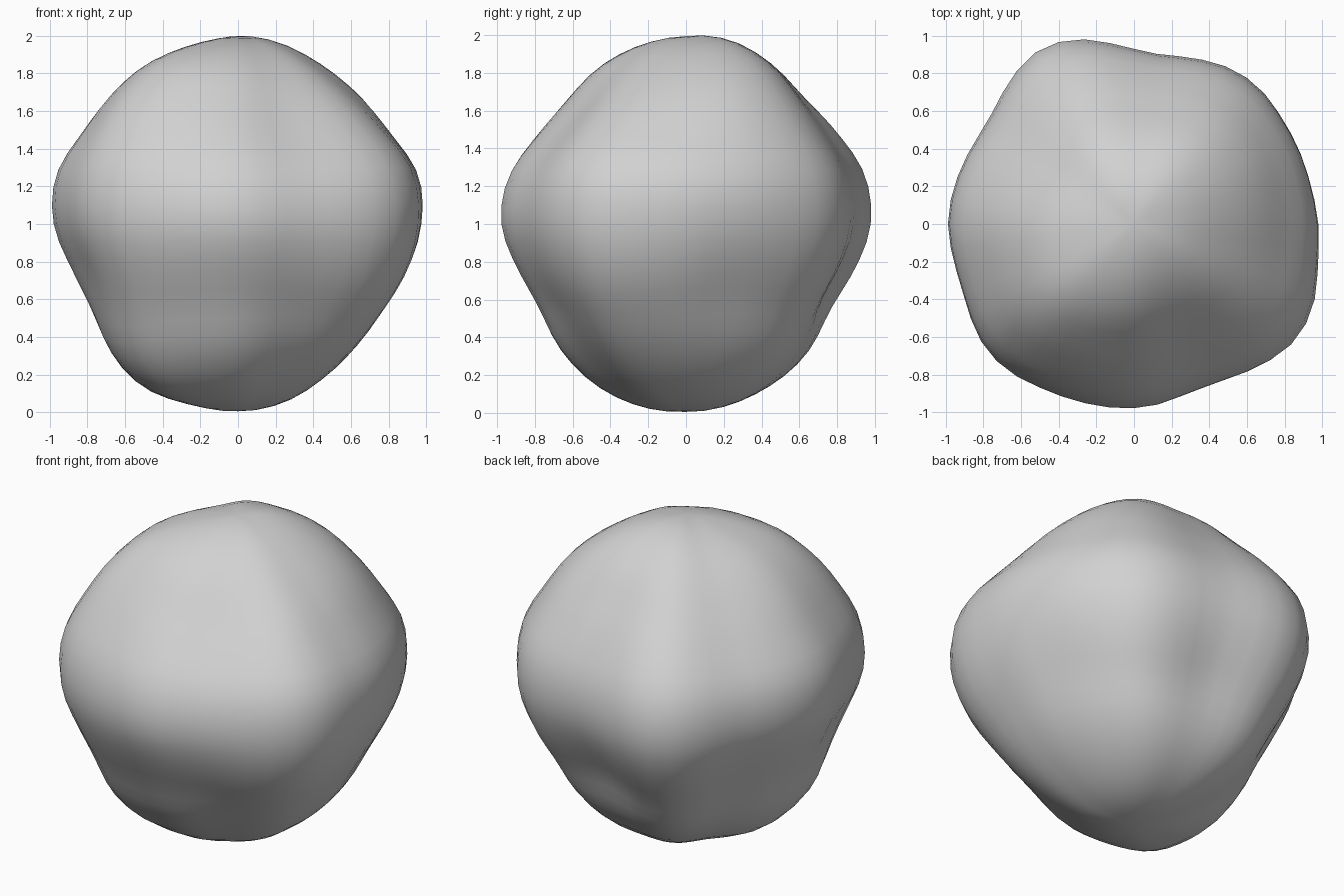
import bpy
import bmesh
from math import asin, atan2, cos, degrees, exp, radians, sin
from mathutils import Vector

default_cube = bpy.data.objects.get("Cube")
if default_cube:
    bpy.data.objects.remove(default_cube, do_unlink=True)

# Girth radius around the vertical axis, evenly spaced, counter-clockwise from +x
GIRTH = [.987, .968, .968, .972, .992, .98, .942, .922, .975, 1.05,
         1.072, 1.015, .96, .967, .985, 1, .984, .988, 1.028, 1.035,
         1.007, .997, .995, .985, .95, .963, 1.02, 1.07, 1.056, 1.005]
MEAN_GIRTH = .985

# Radius from bottom pole to top pole, for the left, back, right and front sides
SIDES = [
    [1.005, .987, .942, .908, .9, .935, .975, .995, .94, .93, .945, .98, 1],
    [1.005, 1, .98, .947, .9, .93, .975, .97, .915, .905, .965, 1, 1],
    [1.005, .997, .99, .935, .885, .905, .97, .99, .945, .945, .97, .987, 1],
    [1.005, 1.005, .986, .95, .915, .945, .985, .97, .913, .897, .945, .985, 1],
]

# Local swellings and hollows: azimuth, latitude, height, spread in degrees
LUMPS = [
    (222, 44, .068, 25), (35, 46, .055, 25), (60, 80, .018, 18),
    (88, 35, .028, 18), (212, -46, .06, 20),
    (315, 56, -.035, 32), (135, 60, -.025, 28),
    (305, -55, -.03, 24), (135, -62, -.03, 20),
    (92, -25, -.03, 20), (268, -19, -.028, 18),
    (205, -15, -.018, 14), (18, -20, -.028, 18),
]


def spline(a, b, c, d, t):
    """Smooth curve from b to c."""
    return b + t / 2 * (c - a + t * (2 * a - 5 * b + 4 * c - d
                                     + t * (3 * (b - c) + d - a)))


def sample_loop(values, turn):
    n = len(values)
    position = turn * n
    i = int(position)
    return spline(*(values[(i + k) % n] for k in (-1, 0, 1, 2)), position - i)


def sample_open(values, fraction):
    last = len(values) - 1
    position = fraction * last
    i = min(int(position), last - 1)
    picks = (values[min(max(i + k, 0), last)] for k in (-1, 0, 1, 2))
    return spline(*picks, position - i)


def direction(azimuth, latitude):
    a, b = radians(azimuth), radians(latitude)
    return Vector((cos(a) * cos(b), sin(a) * cos(b), sin(b)))


def radius(d):
    azimuth = atan2(d.y, d.x)
    latitude = asin(max(-1, min(1, d.z)))
    total = 0
    for k, side in enumerate(SIDES):
        weight = max(0, cos(azimuth - radians(90 * k))) ** 2
        total += weight * sample_open(side, (degrees(latitude) + 90) / 180)
    girth = sample_loop(GIRTH, (degrees(azimuth) % 360) / 360)
    total += (girth - MEAN_GIRTH) * cos(latitude) ** 2
    for az, lat, height, spread in LUMPS:
        angle = d.angle(direction(az, lat))
        total += height * exp(-(angle / radians(spread)) ** 2)
    return total


# Lumpy rock body
bm = bmesh.new()
bmesh.ops.create_uvsphere(bm, u_segments=48, v_segments=32, radius=1)
for v in bm.verts:
    d = v.co.normalized()
    v.co = d * radius(d) + Vector((0, 0, 1))
# Soften the transitions between neighbouring lumps
bmesh.ops.smooth_vert(bm, verts=bm.verts, factor=.5,
                      use_axis_x=True, use_axis_y=True, use_axis_z=True)
for face in bm.faces:
    face.smooth = True
mesh = bpy.data.meshes.new("rock_body")
bm.to_mesh(mesh)
bm.free()
rock = bpy.data.objects.new("rock_body", mesh)
bpy.context.collection.objects.link(rock)

# Plain grey stone
stone = bpy.data.materials.new("grey_stone")
stone.use_nodes = True
colour = (.64, .64, .64, 1)
stone.diffuse_color = colour
stone.node_tree.nodes["Principled BSDF"].inputs["Base Color"].default_value = colour
mesh.materials.append(stone)
